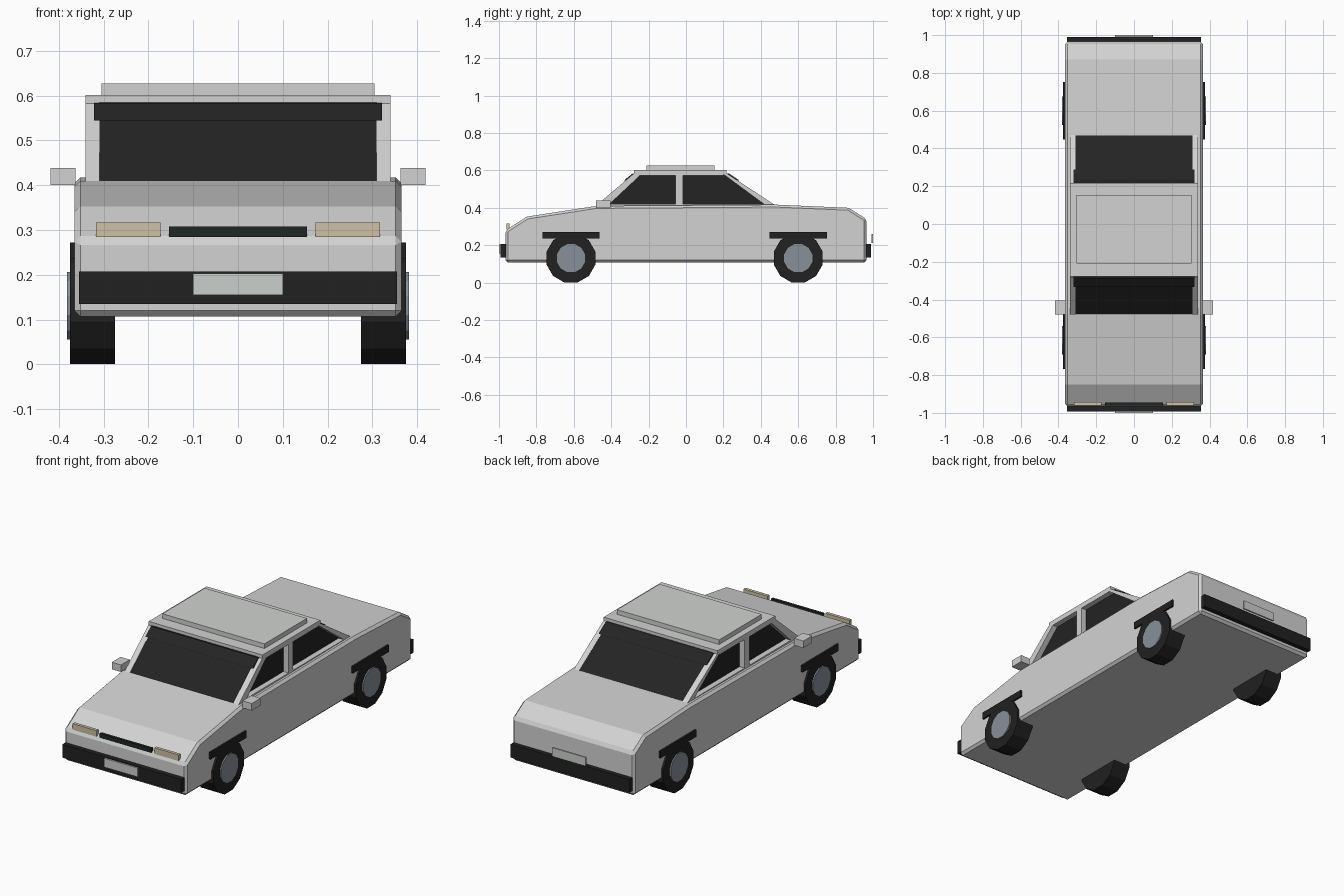
import bpy, bmesh, math
from mathutils import Matrix

cube = bpy.data.objects.get("Cube")
if cube:
    bpy.data.objects.remove(cube, do_unlink=True)


def material(name, rgb):
    m = bpy.data.materials.new(name)
    m.use_nodes = True
    m.diffuse_color = (*rgb, 1)
    m.node_tree.nodes["Principled BSDF"].inputs["Base Color"].default_value = (*rgb, 1)
    return m


PAINT = material("silver_paint", (0.64, 0.65, 0.64))
GLASS = material("dark_glass", (0.017, 0.017, 0.017))
RUBBER = material("black_rubber", (0.015, 0.015, 0.015))
GRILLE = material("grille_black", (0.014, 0.019, 0.017))
LAMP = material("lamp_cream", (0.62, 0.54, 0.39))
HUB = material("hub_grey", (0.25, 0.28, 0.32))
PLATE = material("plate_grey", (0.60, 0.63, 0.60))


def finish(name, bm, mat, bevel=0):
    bmesh.ops.recalc_face_normals(bm, faces=bm.faces)
    me = bpy.data.meshes.new(name)
    bm.to_mesh(me)
    bm.free()
    me.materials.append(mat)
    ob = bpy.data.objects.new(name, me)
    bpy.context.collection.objects.link(ob)
    if bevel:
        mod = ob.modifiers.new("chamfer", "BEVEL")
        mod.width = bevel
        mod.segments = 1
        mod.limit_method = "ANGLE"
        mod.angle_limit = math.radians(50)
    return ob


def prism(name, profile, x0, x1, mat, bevel=0):
    """Extrude a (y, z) side profile from x0 to x1."""
    bm = bmesh.new()
    face = bm.faces.new([bm.verts.new((x0, y, z)) for y, z in profile])
    new = bmesh.ops.extrude_face_region(bm, geom=[face])["geom"]
    bmesh.ops.translate(bm, vec=(x1 - x0, 0, 0),
                        verts=[v for v in new if isinstance(v, bmesh.types.BMVert)])
    return finish(name, bm, mat, bevel)


def box(name, x, y, z, mat):
    profile = [(y[0], z[0]), (y[1], z[0]), (y[1], z[1]), (y[0], z[1])]
    return prism(name, profile, x[0], x[1], mat)


def disc(name, x0, x1, y, z, radius, mat, sides=12):
    """Cylinder along x with a flat at the bottom."""
    bm = bmesh.new()
    bmesh.ops.create_cone(bm, cap_ends=True, segments=sides, radius1=radius,
                          radius2=radius, depth=abs(x1 - x0))
    turn = Matrix.Rotation(math.pi / 2, 4, "Y") @ Matrix.Rotation(math.pi / sides, 4, "Z")
    bmesh.ops.transform(bm, verts=bm.verts,
                        matrix=Matrix.Translation(((x0 + x1) / 2, y, z)) @ turn)
    return finish(name, bm, mat)


# Lower body shell
prism("body", [(-0.965, 0.107), (-0.965, 0.28), (-0.85, 0.353), (-0.48, 0.41),
               (0.48, 0.417), (0.87, 0.40), (0.965, 0.34), (0.965, 0.107)],
      -0.365, 0.365, PAINT, 0.013)

# Cabin: glass core, widened upper glass and roof
prism("cabin_glass", [(-0.483, 0.405), (-0.277, 0.585), (0.217, 0.585), (0.478, 0.41)],
      -0.31, 0.31, GLASS)
prism("windscreen_header", [(-0.333, 0.545), (-0.285, 0.584), (-0.26, 0.584), (-0.30, 0.545)],
      -0.321, 0.321, GLASS)
prism("rear_window_header", [(0.288, 0.545), (0.229, 0.584), (0.20, 0.584), (0.25, 0.545)],
      -0.321, 0.321, GLASS)
box("roof", (-0.34, 0.34), (-0.277, 0.217), (0.582, 0.602), PAINT)
box("roof_panel", (-0.305, 0.305), (-0.21, 0.153), (0.602, 0.627), PAINT)

# Bumpers, number plates and grille
box("front_bumper", (-0.355, 0.355), (-0.992, -0.96), (0.135, 0.207), RUBBER)
box("rear_bumper", (-0.355, 0.355), (0.96, 0.99), (0.135, 0.207), RUBBER)
box("front_plate", (-0.1, 0.1), (-1.0, -0.992), (0.155, 0.203), PLATE)
box("rear_plate", (-0.1, 0.1), (0.991, 1.0), (0.213, 0.26), PLATE)
box("grille", (-0.154, 0.154), (-0.96, -0.945), (0.284, 0.308), GRILLE)

# Paired parts on both sides
for side, s in (("left", 1), ("right", -1)):
    inner, outer = 0.309 * s, 0.34 * s
    prism(side + "_front_pillar", [(-0.488, 0.405), (-0.425, 0.405), (-0.235, 0.583), (-0.28, 0.583)],
          inner, outer, PAINT)
    prism(side + "_rear_pillar", [(0.483, 0.41), (0.43, 0.41), (0.195, 0.583), (0.22, 0.583)],
          inner, outer, PAINT)
    box(side + "_middle_pillar", (inner, outer), (-0.055, -0.015), (0.405, 0.583), PAINT)
    box(side + "_roof_rail", (inner, outer), (-0.25, 0.2), (0.574, 0.583), PAINT)
    box(side + "_window_sill", (inner, outer), (-0.425, 0.43), (0.405, 0.42), PAINT)
    box(side + "_mirror", (0.363 * s, 0.418 * s), (-0.48, -0.405), (0.4, 0.438), PAINT)
    box(side + "_headlight", (0.173 * s, 0.317 * s), (-0.96, -0.943), (0.284, 0.317), LAMP)
    for end, y in (("front", -0.615), ("rear", 0.6)):
        disc(f"{side}_{end}_tyre", 0.275 * s, 0.375 * s, y, 0.131, 0.135, RUBBER)
        disc(f"{side}_{end}_hub", 0.36 * s, 0.382 * s, y, 0.131, 0.078, HUB)
        box(f"{side}_{end}_arch_trim", (0.35 * s, 0.375 * s), (y - 0.153, y + 0.153),
            (0.235, 0.272), RUBBER)
